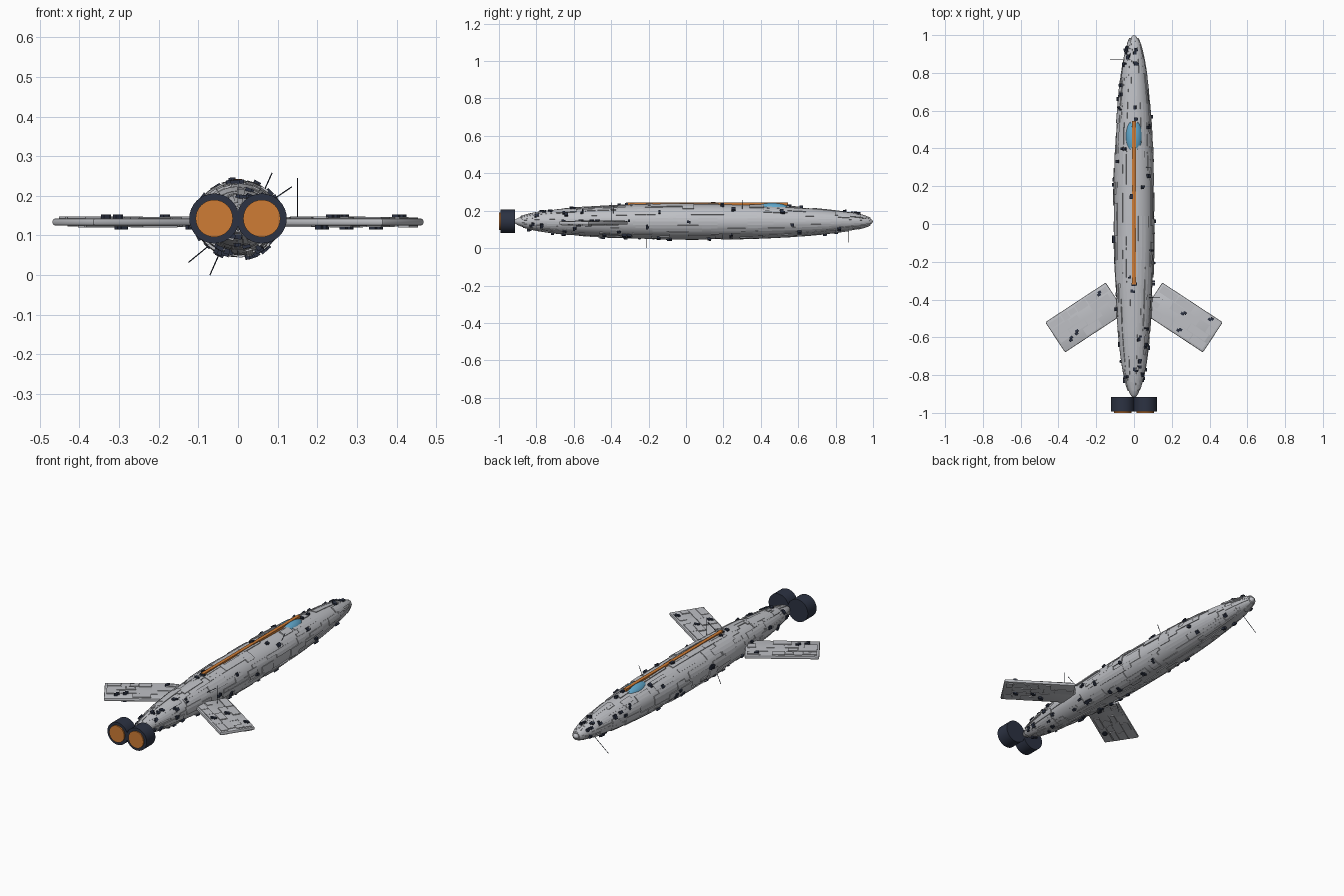
import bpy, bmesh, math, random
from mathutils import Matrix, Vector

random.seed(11)
if "Cube" in bpy.data.objects:
    bpy.data.objects.remove(bpy.data.objects["Cube"])


def material(name, r, g, b):
    m = bpy.data.materials.new(name)
    m.use_nodes = True
    m.diffuse_color = (r, g, b, 1)
    m.node_tree.nodes["Principled BSDF"].inputs["Base Color"].default_value = (r, g, b, 1)
    return m


GREY = material("hull grey", 0.52, 0.53, 0.56)
NAVY = material("dark navy", 0.025, 0.032, 0.055)
ORANGE = material("engine orange", 0.62, 0.2, 0.035)
BLUE = material("canopy blue", 0.12, 0.4, 0.62)

MID_Y, HALF = 0.04, 0.96        # hull centre and half length
MID_Z, RX, RZ = 0.142, 0.105, 0.093


def finish(name, bm, mat, smooth=None):
    bmesh.ops.recalc_face_normals(bm, faces=bm.faces)
    me = bpy.data.meshes.new(name)
    bm.to_mesh(me)
    bm.free()
    ob = bpy.data.objects.new(name, me)
    bpy.context.collection.objects.link(ob)
    me.materials.append(mat)
    if smooth:
        bpy.ops.object.select_all(action="DESELECT")
        ob.select_set(True)
        bpy.context.view_layer.objects.active = ob
        bpy.ops.object.shade_smooth_by_angle(angle=math.radians(smooth))
    return ob


def on_hull(y, a, lift=0.0):
    r = math.sqrt(max(0, 1 - ((y - MID_Y) / HALF) ** 2))
    return Vector(((RX * r + lift) * math.cos(a), y, MID_Z + (RZ * r + lift) * math.sin(a)))


def box(bm, frame, centre, size):
    m = frame @ Matrix.Translation(centre) @ Matrix.Diagonal((*size, 1))
    bmesh.ops.create_cube(bm, size=1, matrix=m)


def rod(bm, start, end, radius, sides):
    start, end = Vector(start), Vector(end)
    turn = (end - start).to_track_quat("Z", "Y").to_matrix().to_4x4()
    bmesh.ops.create_cone(bm, cap_ends=True, segments=sides, radius1=radius, radius2=radius,
                          depth=(end - start).length,
                          matrix=Matrix.Translation((start + end) / 2) @ turn)


# Spindle hull
bm = bmesh.new()
bmesh.ops.create_uvsphere(bm, u_segments=32, v_segments=32, radius=1,
                          matrix=Matrix.Translation((0, MID_Y, MID_Z))
                          @ Matrix.Diagonal((RX, HALF, RZ, 1)) @ Matrix.Rotation(math.pi / 2, 4, "X"))
finish("hull", bm, GREY, 30)

# Raised plates that follow the hull
bm = bmesh.new()
SLOT = math.tau / 32
for _ in range(330):
    y0 = MID_Y - HALF * 0.97 * math.cos(random.uniform(0.1, math.pi))
    length = random.uniform(0.05, 0.2)
    y1 = min(y0 + length, MID_Y + HALF * 0.985)
    if y1 - y0 < 0.02:
        continue
    first, span = random.randrange(32), random.randint(1, 3)
    lift = random.uniform(0.0025, 0.0065)
    rows = []
    for i in range(4):
        y = y0 + (y1 - y0) * i / 3
        angles = [(first + 0.05 + (span - 0.1) * k / span) * SLOT for k in range(span + 1)]
        rows.append([[bm.verts.new(on_hull(y, a, h)) for a in angles] for h in (-0.002, lift)])
    for i in range(3):
        lo, hi = rows[i], rows[i + 1]
        for k in range(span):
            bm.faces.new((lo[1][k], lo[1][k + 1], hi[1][k + 1], hi[1][k]))
        for k in (0, span):
            bm.faces.new((lo[0][k], lo[1][k], hi[1][k], hi[0][k]))
    for end in (rows[0], rows[-1]):
        for k in range(span):
            bm.faces.new((end[0][k], end[0][k + 1], end[1][k + 1], end[1][k]))
finish("hull_plates", bm, GREY)

# Small dark equipment clusters on the hull
bm = bmesh.new()
for _ in range(75):
    y = MID_Y + HALF * random.uniform(-0.93, 0.93)
    a = random.uniform(0, math.tau)
    out = Vector((math.cos(a), 0, math.sin(a)))
    frame = Matrix.Translation(on_hull(y, a, 0.003)) @ out.to_track_quat("Z", "Y").to_matrix().to_4x4()
    for _ in range(random.randint(2, 3)):
        spot = (random.uniform(-0.009, 0.009), random.uniform(-0.009, 0.009), 0.003)
        box(bm, frame, spot, (random.uniform(0.008, 0.02), random.uniform(0.008, 0.02), 0.013))
finish("hull_equipment", bm, NAVY)

# Swept wings with plates and dark equipment
LONG, WIDE, THICK, WING_Z = 0.383, 0.191, 0.018, 0.134
for side, name in ((1, "left"), (-1, "right")):
    frame = (Matrix.Translation((side * 0.2575, -0.495, WING_Z))
             @ Matrix.Rotation(-side * math.radians(33.3), 4, "Z"))
    bm = bmesh.new()
    box(bm, frame, (0, 0, 0), (LONG, WIDE, THICK))
    bmesh.ops.bevel(bm, geom=bm.edges[:], offset=0.006, segments=2, affect="EDGES", profile=0.5)
    finish(name + "_wing", bm, GREY, 40)

    plates, dark = bmesh.new(), bmesh.new()
    for face in (1, -1):
        for row in range(4):
            x = -LONG / 2 + 0.01
            while x < LONG / 2 - 0.04:
                w = min(random.uniform(0.04, 0.12), LONG / 2 - 0.01 - x)
                if random.random() < 0.75:
                    h = random.uniform(0.002, 0.006)
                    yc = (row - 1.5) * 0.043
                    box(plates, frame, (x + w / 2, yc, face * (THICK / 2 + h / 2 - 0.0005)),
                        (w - 0.004, random.choice((0.041, 0.041, 0.03)), h))
                x += w
        for _ in range(3):
            cx, cy = random.uniform(-0.17, 0.17), random.uniform(-0.07, 0.07)
            for k in range(2):
                box(dark, frame, (cx + k * 0.009, cy + k * 0.01, face * (THICK / 2 + 0.004)),
                    (0.018, 0.014, 0.012))
    finish(name + "_wing_plates", plates, GREY)
    finish(name + "_wing_equipment", dark, NAVY)

# Twin engines with glowing discs
for side, name in ((1, "left"), (-1, "right")):
    x = side * 0.06
    bm = bmesh.new()
    rod(bm, (x, -0.915, 0.143), (x, -0.993, 0.143), 0.063, 32)
    finish(name + "_engine", bm, NAVY, 40)
    bm = bmesh.new()
    rod(bm, (x, -0.98, 0.143), (x, -1.0, 0.143), 0.047, 32)
    finish(name + "_engine_glow", bm, ORANGE, 40)

# Dorsal stripe
bm = bmesh.new()
box(bm, Matrix(), (0, 0.113, 0.236), (0.019, 0.865, 0.014))
finish("dorsal_stripe", bm, ORANGE)

# Canopy
bm = bmesh.new()
bmesh.ops.create_uvsphere(bm, u_segments=24, v_segments=16, radius=1,
                          matrix=Matrix.Translation((0, 0.46, 0.205)) @ Matrix.Diagonal((0.045, 0.1, 0.037, 1)))
finish("canopy", bm, BLUE, 40)

# Antennas
bm = bmesh.new()
for start, end in (((0.15, -0.4, 0.14), (0.15, -0.4, 0.245)),
                   ((0.06, 0.3, 0.2), (0.086, 0.3, 0.258)),
                   ((0.08, -0.39, 0.185), (0.136, -0.39, 0.223)),
                   ((-0.03, 0.87, 0.11), (-0.125, 0.87, 0.032)),
                   ((-0.04, -0.21, 0.07), (-0.071, -0.21, 0.0))):
    rod(bm, start, end, 0.0015, 6)
finish("antennas", bm, NAVY)
